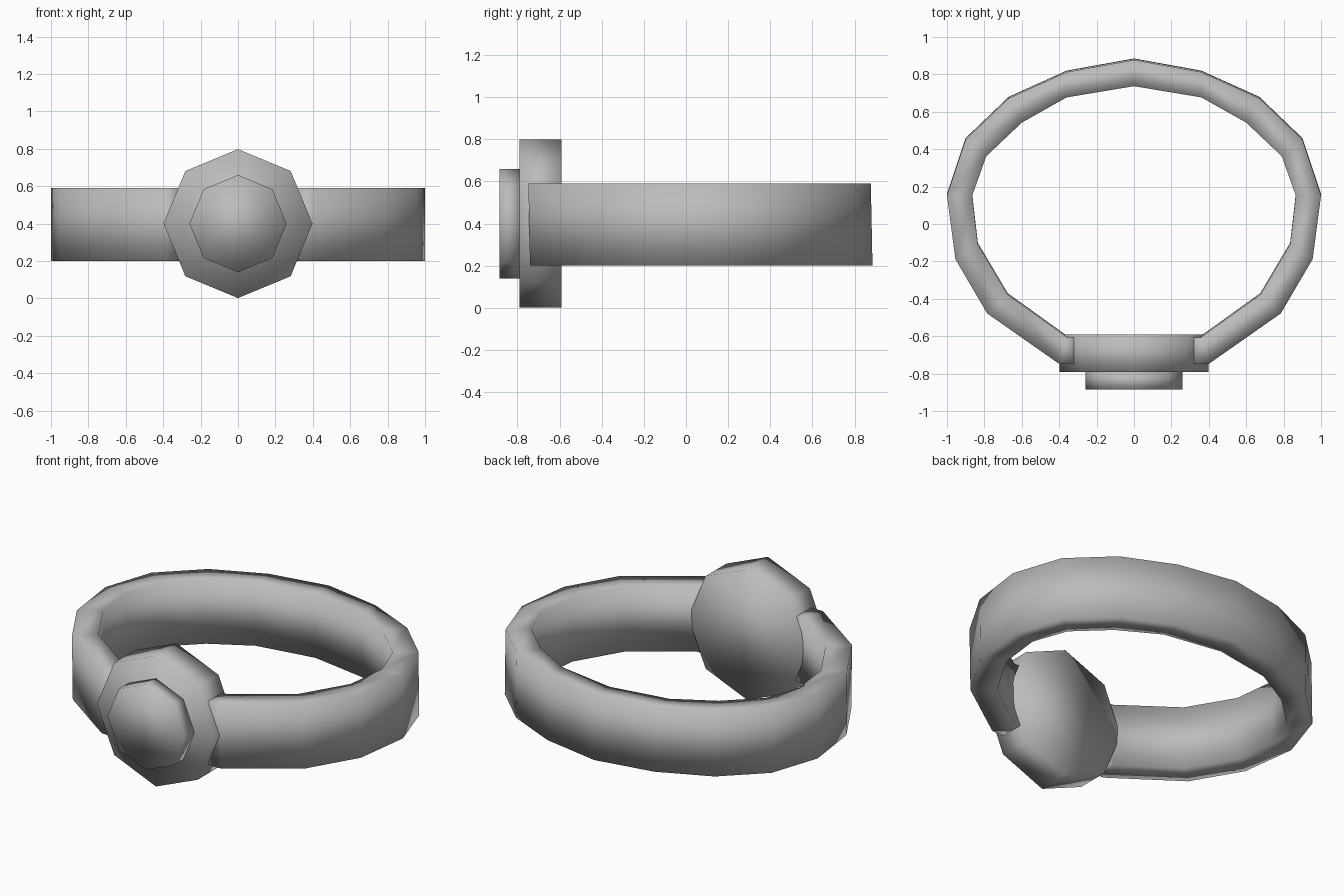
import bpy, bmesh, math

if "Cube" in bpy.data.objects:
    bpy.data.objects.remove(bpy.data.objects["Cube"])

grey = bpy.data.materials.new("plain grey")
grey.diffuse_color = (0.5, 0.5, 0.5, 1)
grey.use_nodes = True
grey.node_tree.nodes["Principled BSDF"].inputs["Base Color"].default_value = grey.diffuse_color


def finish(name, bm):
    bmesh.ops.recalc_face_normals(bm, faces=bm.faces)
    for f in bm.faces:
        f.smooth = True
    mesh = bpy.data.meshes.new(name)
    bm.to_mesh(mesh)
    bm.free()
    mesh.materials.append(grey)
    ob = bpy.data.objects.new(name, mesh)
    bpy.context.collection.objects.link(ob)


def octagon(name, radius, y_front, y_back, z=0.4):
    bm = bmesh.new()
    rings = []
    for y in (y_front, y_back):
        rings.append([bm.verts.new((radius * math.sin(i * math.pi / 4), y,
                                    z + radius * math.cos(i * math.pi / 4))) for i in range(8)])
    a, b = rings
    bm.faces.new(a)
    bm.faces.new(b)
    for i in range(8):
        j = (i + 1) % 8
        bm.faces.new((a[i], a[j], b[j], b[i]))
    finish(name, bm)


# Band: outer and inner outline of the right half, from the back to the front
outer = [(0, .885), (.36, .82), (.67, .68), (.90, .46), (1.0, .16),
         (.955, -.18), (.785, -.47), (.40, -.74), (.32, -.74)]
inner = [(0, .745), (.36, .685), (.60, .55), (.79, .37), (.865, .16),
         (.835, -.10), (.675, -.37), (.355, -.60), (.32, -.60)]


def full(half):
    return [(-x, y) for x, y in half[:0:-1]] + half


bm = bmesh.new()
sections = []
for (ox, oy), (ix, iy) in zip(full(outer), full(inner)):
    corners = ((ox, oy, .2), (ox, oy - .008, .59), (ix, iy - .008, .59), (ix, iy, .2))
    sections.append([bm.verts.new(c) for c in corners])
for s, t in zip(sections, sections[1:]):
    for i in range(4):
        j = (i + 1) % 4
        bm.faces.new((s[i], s[j], t[j], t[i]))
bm.faces.new(sections[0])
bm.faces.new(sections[-1])
finish("band", bm)

# Case and raised face
octagon("case", 0.398, -0.79, -0.59)
octagon("raised_face", 0.26, -0.885, -0.79)
